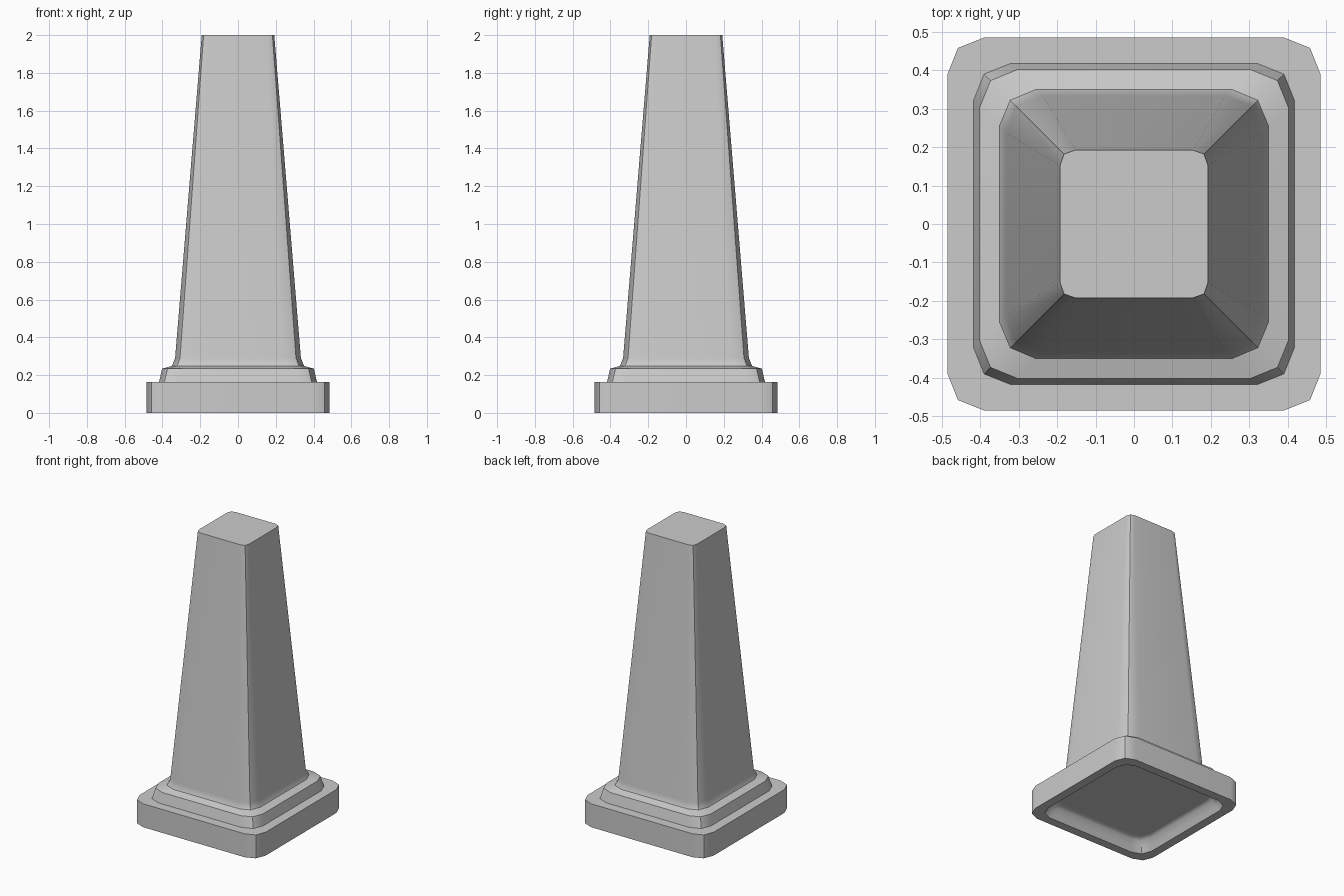
import bpy, bmesh, math

old = bpy.data.objects.get("Cube")
if old:
    bpy.data.objects.remove(old, do_unlink=True)

grey = bpy.data.materials.new("light_grey")
grey.use_nodes = True
grey.diffuse_color = (0.6, 0.6, 0.6, 1)
grey.node_tree.nodes["Principled BSDF"].inputs["Base Color"].default_value = (0.6, 0.6, 0.6, 1)


def rounded_ring(bm, half, flat, corner, z):
    """Square ring whose corners are cut into two facets."""
    verts = []
    for turn in range(4):
        c, s = math.cos(turn * math.pi / 2), math.sin(turn * math.pi / 2)
        for x, y in ((half, flat), (corner, corner), (flat, half)):
            verts.append(bm.verts.new((x * c - y * s, x * s + y * c, z)))
    return verts


# Rows: half width, end of the straight side, corner point, height
sections = [
    # hollow underneath, from its ceiling out to the rim
    (0.36, 0.272, 0.335, 0.085),
    (0.39, 0.3, 0.365, 0.068),
    (0.41, 0.32, 0.385, 0.03),
    (0.425, 0.335, 0.4, 0),
    # base slab
    (0.485, 0.39, 0.458, 0),
    (0.485, 0.39, 0.458, 0.163),
    # stepped collar
    (0.418, 0.32, 0.39, 0.163),
    (0.402, 0.302, 0.373, 0.234),
    # tapered body with a flared foot
    (0.35, 0.255, 0.322, 0.249),
    (0.333, 0.237, 0.307, 0.29),
    (0.192, 0.153, 0.182, 2),
]

bm = bmesh.new()
rings = [rounded_ring(bm, *row) for row in sections]
for low, high in zip(rings, rings[1:]):
    for i in range(len(low)):
        j = (i + 1) % len(low)
        bm.faces.new((low[i], low[j], high[j], high[i]))
bm.faces.new(rings[0][::-1])
bm.faces.new(rings[-1])
bmesh.ops.recalc_face_normals(bm, faces=bm.faces)

mesh = bpy.data.meshes.new("cone_body")
bm.to_mesh(mesh)
bm.free()
mesh.materials.append(grey)
cone = bpy.data.objects.new("cone_body", mesh)
bpy.context.collection.objects.link(cone)

# Soft corners, crisp ledges and flat broad sides
bpy.ops.object.select_all(action="DESELECT")
cone.select_set(True)
bpy.context.view_layer.objects.active = cone
bpy.ops.object.shade_smooth_by_angle(angle=math.radians(35))
weighted = cone.modifiers.new("flat_sides", "WEIGHTED_NORMAL")
weighted.keep_sharp = True
